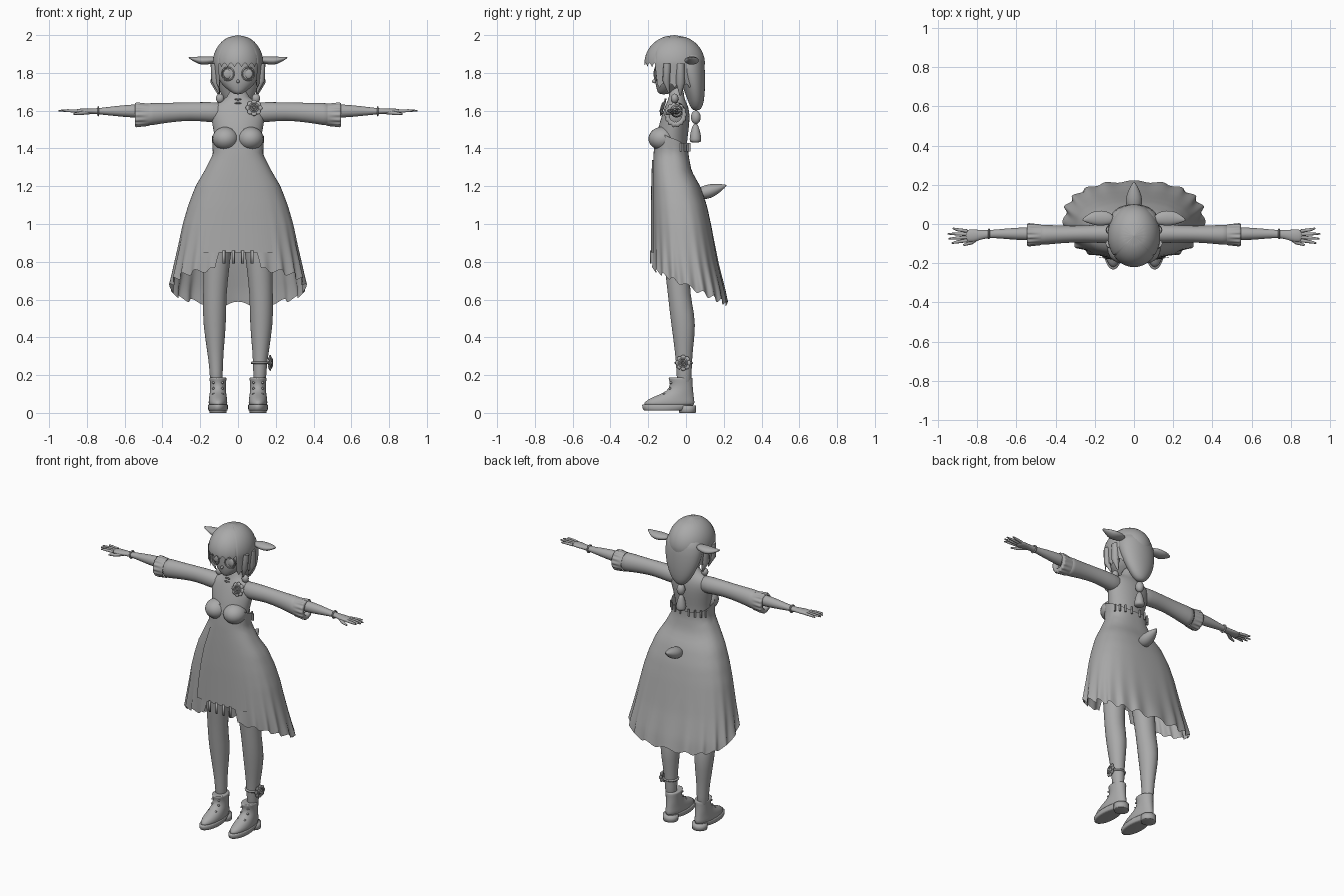
import bpy, bmesh, math
from mathutils import Vector

cube = bpy.data.objects.get("Cube")
if cube:
    bpy.data.objects.remove(cube, do_unlink=True)

GREY = (0.4, 0.4, 0.4, 1)
clay = bpy.data.materials.new("plain_grey")
clay.use_nodes = True
clay.diffuse_color = GREY
clay.node_tree.nodes["Principled BSDF"].inputs["Base Color"].default_value = GREY


def finish(name, bm, subdiv=0):
    bmesh.ops.recalc_face_normals(bm, faces=bm.faces)
    me = bpy.data.meshes.new(name)
    bm.to_mesh(me)
    bm.free()
    me.materials.append(clay)
    for p in me.polygons:
        p.use_smooth = True
    ob = bpy.data.objects.new(name, me)
    bpy.context.collection.objects.link(ob)
    if subdiv:
        ob.modifiers.new("round", "SUBSURF").levels = subdiv
        ob.modifiers["round"].render_levels = subdiv
    return ob


def surface(name, f, nu, nv, closed=True, caps=False, subdiv=0):
    """Grid surface: u runs around, v runs along, both from 0 to 1."""
    bm = bmesh.new()
    cols = nu if closed else nu + 1
    rows = [[bm.verts.new(f(i / nu, j / nv)) for i in range(cols)] for j in range(nv + 1)]
    for a, b in zip(rows, rows[1:]):
        for i in range(nu):
            k = (i + 1) % cols
            bm.faces.new((a[i], a[k], b[k], b[i]))
    if caps:
        bm.faces.new(rows[0])
        bm.faces.new(rows[-1])
    return finish(name, bm, subdiv)


def loft(name, axis, rings, n=20, subdiv=1):
    """Elliptic rings (position, centre, centre, radius, radius) along x or z."""
    def f(u, v):
        p, c, d, r, s = rings[round(v * (len(rings) - 1))]
        a = c + r * math.cos(u * math.tau)
        b = d + s * math.sin(u * math.tau)
        return (a, b, p) if axis == "z" else (p, a, b)
    return surface(name, f, n, len(rings) - 1, True, True, subdiv)


def ball(name, loc, size, turn=0):
    bm = bmesh.new()
    bmesh.ops.create_uvsphere(bm, u_segments=20, v_segments=12, radius=1)
    ob = finish(name, bm)
    ob.location, ob.scale, ob.rotation_euler.y = loc, size, turn
    return ob


def tube(name, pts, radii):
    cu = bpy.data.curves.new(name, "CURVE")
    cu.dimensions, cu.bevel_depth, cu.bevel_resolution = "3D", 1, 3
    cu.use_fill_caps = True
    sp = cu.splines.new("POLY")
    sp.points.add(len(pts) - 1)
    for q, p, r in zip(sp.points, pts, radii):
        q.co, q.radius = (*p, 1), r
    cu.materials.append(clay)
    ob = bpy.data.objects.new(name, cu)
    bpy.context.collection.objects.link(ob)
    return ob


def ring(name, loc, big, small, normal):
    bx = Vector(normal).to_track_quat("Z", "Y")
    def f(u, v):
        a, b = u * math.tau, v * math.tau
        r = big + small * math.cos(b)
        return Vector(loc) + bx @ Vector((r * math.cos(a), r * math.sin(a), small * math.sin(b)))
    return surface(name, f, 28, 8)


def flower(name, loc, size, normal):
    q = Vector(normal).to_track_quat("Z", "Y")
    for k in range(8):
        a = k * math.tau / 8
        p = Vector(loc) + q @ Vector((math.cos(a), math.sin(a), 0)) * size * 0.7
        b = ball(name + "_petal", p, (size * .36, size * .36, size * .15))
        b.rotation_euler = q.to_euler()
    for k in (.55, .32, .1):
        ring(name + "_heart", Vector(loc) + Vector(normal) * size * .2, size * k, size * .1, normal)


# Torso, neck and head
loft("torso", "z", [(1.15, 0, -.07, .12, .08), (1.38, 0, -.08, .11, .08), (1.46, 0, -.075, .125, .085),
                    (1.54, 0, -.06, .14, .08), (1.6, 0, -.05, .15, .07), (1.64, 0, -.05, .12, .055),
                    (1.665, 0, -.05, .05, .04), (1.74, 0, -.05, .038, .036)])
loft("head", "z", [(1.685, 0, -.12, .018, .025), (1.71, 0, -.105, .055, .05), (1.75, 0, -.08, .1, .085),
                   (1.8, 0, -.07, .115, .095), (1.88, 0, -.06, .12, .11), (1.95, 0, -.06, .08, .08)])
ball("nose", (0, -.168, 1.755), (.008, .012, .01))
ball("pelvis", (0, -.06, 1.12), (.17, .1, .13))
for z in (1.66, 1.64):
    ball("collar_plaster", (0, -.108 + (1.66 - z) * -.3, z), (.018, .006, .005))

# Dress: section sizes (z, half width, front y, back y)
PROFILE = [(1.52, .145, -.15, .025), (1.45, .138, -.165, .015), (1.37, .132, -.172, .012), (1.28, .178, -.176, .03),
           (1.2, .225, -.178, .075), (1.1, .263, -.18, .11), (1.0, .292, -.18, .132), (.8, .332, -.18, .17),
           (.65, .358, -.18, .205), (.5, .365, -.18, .23)]


def dress_point(ang, z, out=0, wave=0):
    for a, b in zip(PROFILE, PROFILE[1:]):
        if z >= b[0]:
            break
    t = (a[0] - z) / (a[0] - b[0])
    w, f, k = (m + (n - m) * t for m, n in zip(a[1:], b[1:]))
    c, s = math.cos(ang), math.sin(ang)
    g = 1 + wave * math.cos(20 * ang)
    x = math.copysign(abs(c) ** .8, c) * (w + out) * g
    y = (f + k) / 2 + math.copysign(abs(s) ** .8, s) * ((k - f) / 2 + out) * g
    return x, y, z


def dress(u, v):
    ang = u * math.tau
    x, y, _ = dress_point(ang, .65)
    hem = .675 - (y - .0) * .48 + .012 * math.cos(20 * ang)
    if y < 0 and abs(x) < .115:
        hem = .85
    top = 1.455 - .045 * math.sin(ang)
    return dress_point(ang, top + (hem - top) * v, 0, .035 * v ** 5 if hem < .84 else 0)


surface("dress", dress, 160, 28)
surface("apron_panel", lambda u, v: dress_point(math.pi * (1.34 + .32 * u), 1.34 - .49 * v, .006), 24, 14, False)
for x in (-.075, -.025, .025, .075):
    loft("fringe_strap", "z", [(.79, x, -.187, .008, .004), (.86, x, -.187, .008, .004)], 8, 0)
for k in range(8):
    a = math.pi * (.15 + .1 * k)
    x, y, _ = dress_point(a, 1.4, .006)
    tube("back_hook", [(x, y, 1.43), (x, y, 1.385)], [.006, .006])

# Tail
def tail(u, v):
    r = .04 * math.sin(math.pi * v ** .75) ** .8 + .001
    a = u * math.tau
    return r * math.cos(a), .05 + .165 * v, 1.165 + .04 * v * v + .9 * r * math.sin(a)
surface("tail", tail, 20, 14)

# Hair cap with a ragged fringe, longer at sides and back
def hair(u, v):
    a = u * math.tau
    back = math.sin(a)
    hem = 1.83 if back < -.62 else 1.72
    hem += .022 * abs(math.sin(a * 11))
    h = v * (2.0 - hem)
    k = math.sqrt(max(0, 1 - max(0, 1 - h / .15) ** 2))
    k *= 1 - .1 * max(0, (h - .15) / .15)
    return .134 * k * math.cos(a), -.06 + .16 * k * back, 2.0 - h
surface("hair_cap", hair, 132, 24)
loft("back_hair", "z", [(1.6, 0, .055, .015, .015), (1.62, 0, .055, .05, .035), (1.68, 0, .05, .09, .05),
                        (1.76, 0, .035, .12, .068), (1.86, 0, .01, .132, .09), (1.93, 0, 0, .1, .08)])
ball("braid_bead", (0, .052, 1.565), (.026, .026, .036))
loft("braid_end", "z", [(1.43, 0, .05, .028, .028), (1.445, 0, .05, .033, .033),
                        (1.49, 0, .05, .026, .026), (1.535, 0, .05, .01, .01)])

for s in (-1, 1):
    # Face, side locks and ears
    ring("eye_rim", (s * .054, -.158, 1.795), .034, .004, (s * .3, -1, 0))
    ball("iris", (s * .054, -.15, 1.795), (.024, .009, .026))
    tube("side_lock", [(s * .125, -.1, 1.85), (s * .122, -.105, 1.76), (s * .1, -.09, 1.69)], [.02, .02, .003])
    tube("rear_lock", [(s * .12, -.03, 1.85), (s * .12, -.03, 1.75), (s * .1, -.03, 1.68)], [.022, .025, .004])
    ball("lock_bead", (s * .095, -.06, 1.665), (.022, .02, .025))
    loft("ear", "x", [(s * .1, .025, 1.87, .02, .012), (s * .14, .03, 1.868, .038, .02),
                      (s * .19, .03, 1.863, .04, .024), (s * .225, .03, 1.87, .028, .015),
                      (s * .265, .02, 1.882, .004, .003)])
    ball("bust", (s * .066, -.125, 1.452), (.07, .074, .062))

    # Sleeve with a gathered cuff
    loft("sleeve", "x", [(s * .06, -.05, 1.59, .045, .055), (s * .15, -.05, 1.592, .05, .054),
                         (s * .25, -.05, 1.597, .042, .048), (s * .36, -.053, 1.59, .044, .052),
                         (s * .46, -.055, 1.582, .052, .06), (s * .49, -.055, 1.578, .054, .062)])

    def cuff(u, v):
        a = u * math.tau
        r = .06 + (.006 + .005 * math.cos(14 * a)) * (v if v < .8 else .3)
        r *= 1 if v < .9 else .6
        x = .475 + .07 * min(v / .8, 1) - (.03 if v > .9 else 0)
        return s * x, -.055 + .88 * r * math.cos(a), 1.578 + r * math.sin(a)
    surface("cuff_frill", cuff, 84, 10)

    # Forearm, hand and fingers
    loft("forearm", "x", [(s * .45, -.05, 1.598, .036, .038), (s * .56, -.05, 1.598, .034, .036),
                          (s * .65, -.05, 1.598, .028, .027), (s * .73, -.05, 1.597, .019, .017),
                          (s * .78, -.055, 1.597, .024, .014), (s * .82, -.06, 1.597, .034, .015),
                          (s * .865, -.06, 1.597, .032, .012)], 16)
    for y0, y1, end in ((-.036, -.022, .925), (-.052, -.05, .95), (-.068, -.075, .947), (-.084, -.098, .93)):
        tube("finger", [(s * .85, y0, 1.598), (s * .9, (y0 + y1) / 2, 1.6), (s * end, y1, 1.6)], [.009, .008, .004])
    tube("thumb", [(s * .79, -.065, 1.592), (s * .83, -.095, 1.587), (s * .87, -.108, 1.583)], [.012, .01, .005])
    ring("bracelet", (s * .74, -.05, 1.597), .022, .005, (1, 0, 0))

    # Legs and boots
    loft("leg", "z", [(.12, s * .115, -.01, .034, .038), (.22, s * .115, -.01, .034, .04),
                      (.33, s * .12, -.012, .044, .047), (.47, s * .124, -.012, .062, .067),
                      (.58, s * .124, -.03, .062, .062), (.68, s * .12, -.042, .064, .06),
                      (.85, s * .11, -.05, .075, .075), (1.15, s * .085, -.05, .085, .085)])
    bx = s * .106
    loft("boot", "z", [(.03, bx, -.09, .048, .135), (.055, bx, -.09, .051, .138), (.08, bx, -.072, .048, .115),
                       (.105, bx, -.04, .044, .08), (.13, bx, -.025, .042, .062),
                       (.165, bx, -.025, .043, .06), (.19, bx, -.03, .048, .068), (.185, bx, -.03, .036, .05)])
    loft("boot_sole", "z", [(.012, bx, -.11, .05, .115), (.014, bx, -.11, .052, .118),
                            (.045, bx, -.095, .054, .14), (.046, bx, -.095, .05, .136)], 28)
    loft("boot_heel", "z", [(0, bx, .008, .044, .042), (.001, bx, .008, .046, .044),
                            (.04, bx, .008, .047, .046)], 20, 0)
    for z, y in ((.1, -.115), (.13, -.085), (.16, -.08)):
        for d in (-.024, .024):
            ball("boot_stud", (bx + d, y, z), (.007, .007, .006))

# Flowers on the chest and ankle
flower("chest_flower", (.085, -.122, 1.615), .042, (0, -1, .3))
ring("ankle_band", (.117, -.012, .265), .042, .007, (0, 0, 1))
flower("ankle_flower", (.17, -.015, .265), .04, (1, -.2, 0))
